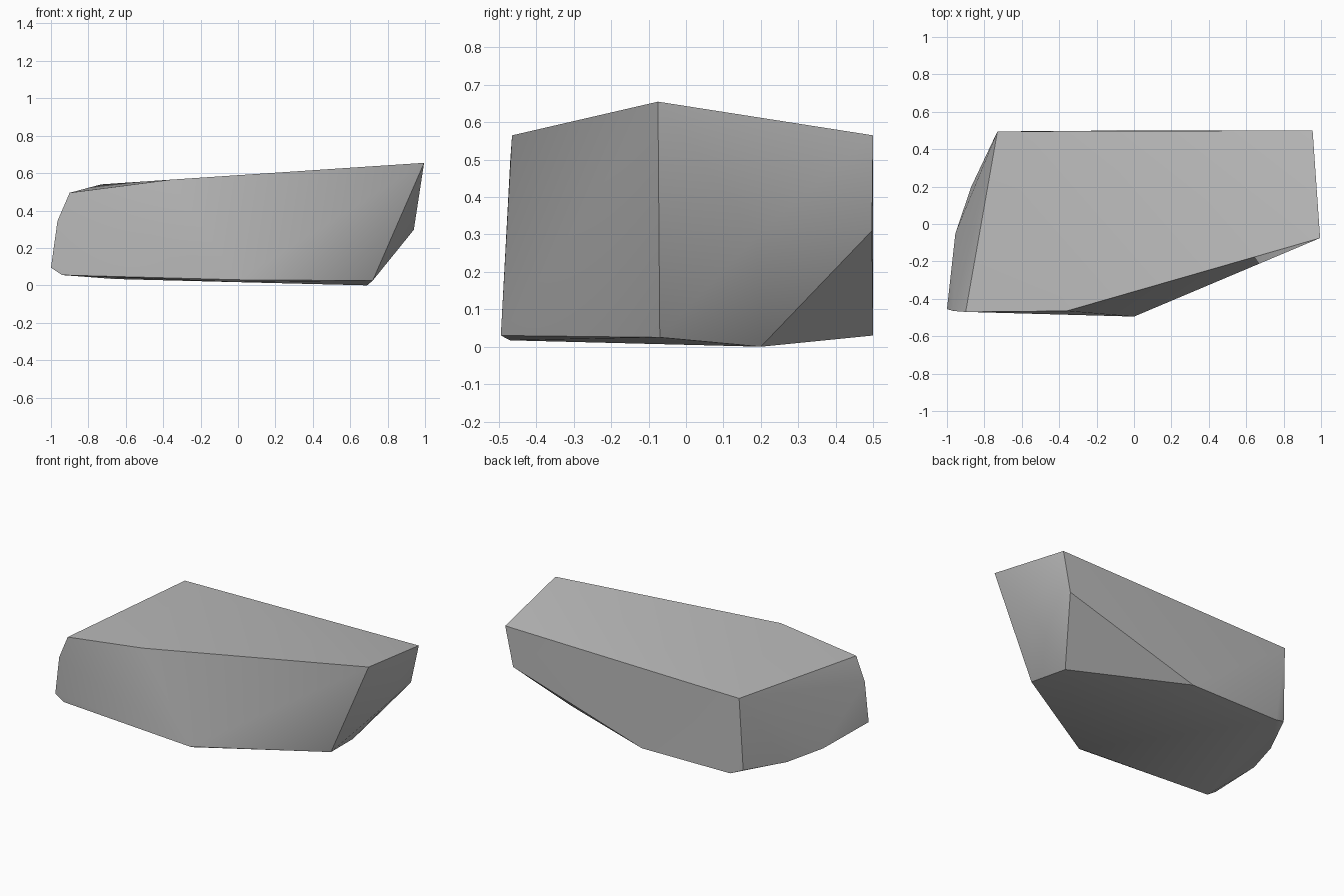
import bpy
import bmesh
import math
from mathutils import Vector

cube = bpy.data.objects.get("Cube")
if cube:
    bpy.data.objects.remove(cube, do_unlink=True)

# Stone colour
stone = bpy.data.materials.new("stone grey")
stone.use_nodes = True
grey = (0.5, 0.5, 0.5, 1)
stone.diffuse_color = grey
bsdf = stone.node_tree.nodes["Principled BSDF"]
bsdf.inputs["Base Color"].default_value = grey
bsdf.inputs["Roughness"].default_value = 0.9

# Corners of the rock, grouped by height
top_rim = [(0.995, -0.075, 0.655), (0.955, 0.5, 0.565), (-0.73, 0.495, 0.54),
           (-0.9, -0.47, 0.495), (-0.36, -0.465, 0.565)]
middle = [(0.94, 0.19, 0.297), (0.9, 0.497, 0.31), (-0.965, -0.465, 0.345)]
lower_rim = [(0, -0.495, 0.03), (0.72, -0.07, 0.025), (-0.03, 0.5, 0.03),
             (-0.665, 0.495, 0.034), (-0.742, 0.47, 0.064), (-0.87, 0.2, 0.05),
             (-0.955, -0.05, 0.066), (-1, -0.455, 0.095)]
underside = [(0.69, 0.2, 0), (0, -0.47, 0.017), (-0.94, -0.455, 0.055)]

# Rock body: a faceted solid wrapped around the corners
bm = bmesh.new()
for corner in top_rim + middle + lower_rim + underside:
    bm.verts.new(Vector(corner))
hull = bmesh.ops.convex_hull(bm, input=bm.verts)
loose = {g for g in hull["geom_interior"] + hull["geom_unused"]
         if isinstance(g, bmesh.types.BMVert)}
bmesh.ops.delete(bm, geom=list(loose), context="VERTS")
bmesh.ops.recalc_face_normals(bm, faces=bm.faces)

mesh = bpy.data.meshes.new("rock")
bm.to_mesh(mesh)
bm.free()
mesh.materials.append(stone)
rock = bpy.data.objects.new("rock", mesh)
bpy.context.collection.objects.link(rock)

# Soft shading across shallow facets, crisp main ridges
bpy.ops.object.select_all(action="DESELECT")
rock.select_set(True)
bpy.context.view_layer.objects.active = rock
bpy.ops.object.shade_smooth_by_angle(angle=math.radians(30))
